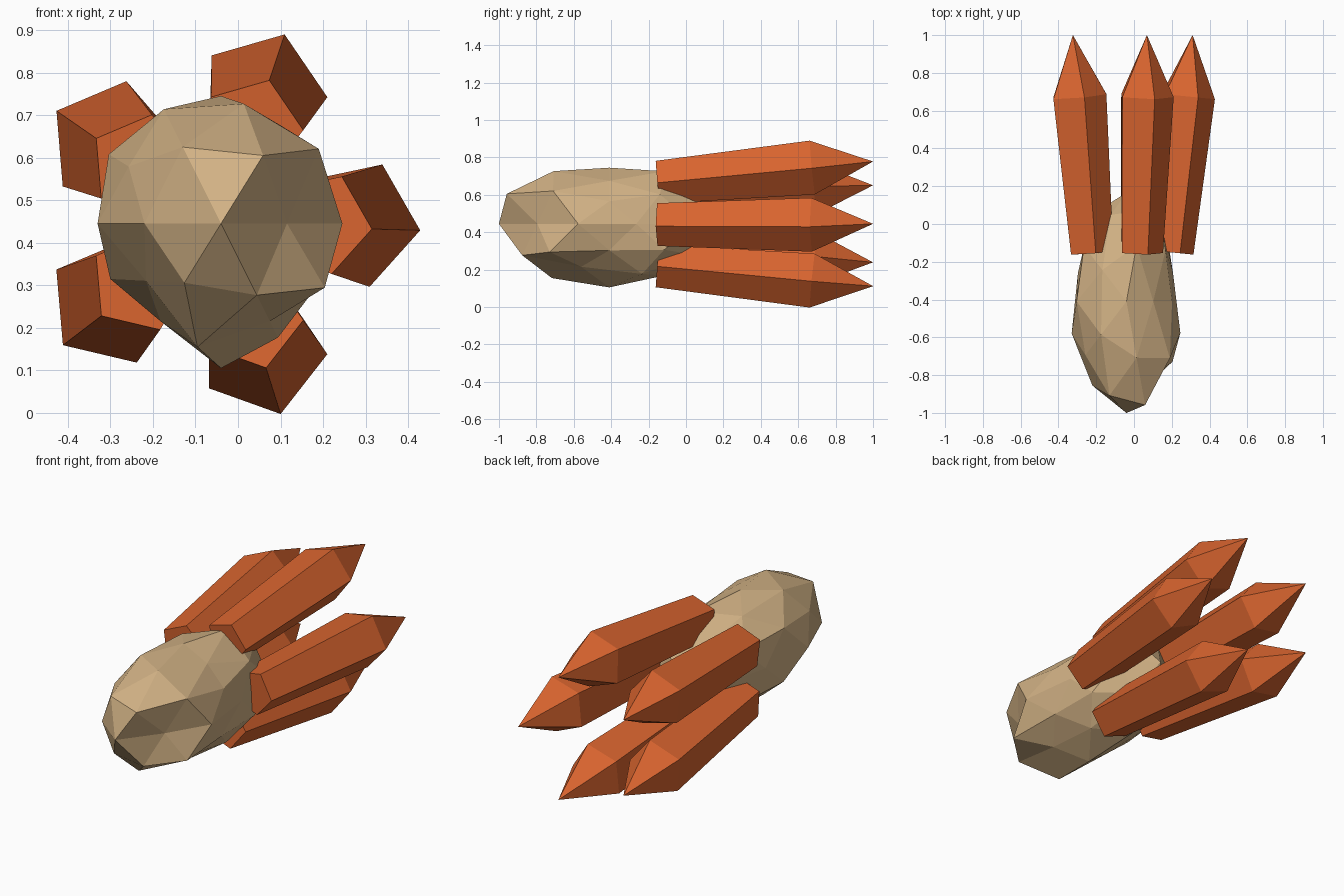
import bpy, bmesh, math
from mathutils import Vector

if "Cube" in bpy.data.objects:
    bpy.data.objects.remove(bpy.data.objects["Cube"])


def material(name, rgb):
    m = bpy.data.materials.new(name)
    m.diffuse_color = (*rgb, 1)
    m.use_nodes = True
    m.node_tree.nodes["Principled BSDF"].inputs["Base Color"].default_value = m.diffuse_color
    return m


TAN = material("tan", (0.645, 0.445, 0.235))
ORANGE = material("orange", (0.686, 0.127, 0.028))


def finish(bm, name, mat):
    bmesh.ops.recalc_face_normals(bm, faces=bm.faces)
    mesh = bpy.data.meshes.new(name)
    bm.to_mesh(mesh)
    bm.free()
    mesh.materials.append(mat)
    ob = bpy.data.objects.new(name, mesh)
    bpy.context.collection.objects.link(ob)
    return ob


# Body: lumpy icosphere stretched along y; radii ordered front to back, then up
RADII = [.328, .311, .358, .32, .306, .264, .342, .337, .30,
         .341, .256, .334, .331, .27, .305, .30, .316,
         .34, .27, .27, .291, .27, .31, .27, .30,
         .315, .27, .26, .30, .325, .30, .30, .33, .31, .31,
         .315, .315, .315, .315, .315, .315, .32]
bm = bmesh.new()
bmesh.ops.create_icosphere(bm, subdivisions=2, radius=1)
order = sorted(bm.verts, key=lambda v: (round(v.co.y, 2), round(v.co.z, 2), round(v.co.x, 2)))
for v, r in zip(order, RADII):
    d = v.co.normalized()
    v.co = Vector((-0.04, -0.41, 0.445)) + Vector((d.x, 1.8 * d.y, d.z)) * r
finish(bm, "body", TAN)


# Tentacles: five-sided, widening backwards, ending in a point, splayed outwards
TILT = 0.1
for i in range(5):
    a = i * math.tau / 5
    radial = Vector((math.cos(a), 0, math.sin(a)))
    side = Vector((-math.sin(a), 0, math.cos(a)))
    back = Vector((0, 1, 0))
    axis = back * math.cos(TILT) + radial * math.sin(TILT)
    out = radial * math.cos(TILT) - back * math.sin(TILT)
    start = Vector((-0.04, -0.15, 0.445)) + radial * 0.235
    roll = math.radians(-6 * math.cos(a))
    bm = bmesh.new()
    rings = []
    for dist, r in ((0, 0.121), (0.83, 0.152)):
        ring = []
        for k in range(5):
            t = roll + k * math.tau / 5
            ring.append(bm.verts.new(start + axis * dist + (out * math.cos(t) + side * math.sin(t)) * r))
        rings.append(ring)
    tip = bm.verts.new(start + axis * 1.156)
    bm.faces.new(rings[0])
    for k in range(5):
        n = (k + 1) % 5
        bm.faces.new((rings[0][k], rings[0][n], rings[1][n], rings[1][k]))
        bm.faces.new((rings[1][k], rings[1][n], tip))
    finish(bm, f"tentacle_{i + 1}", ORANGE)
